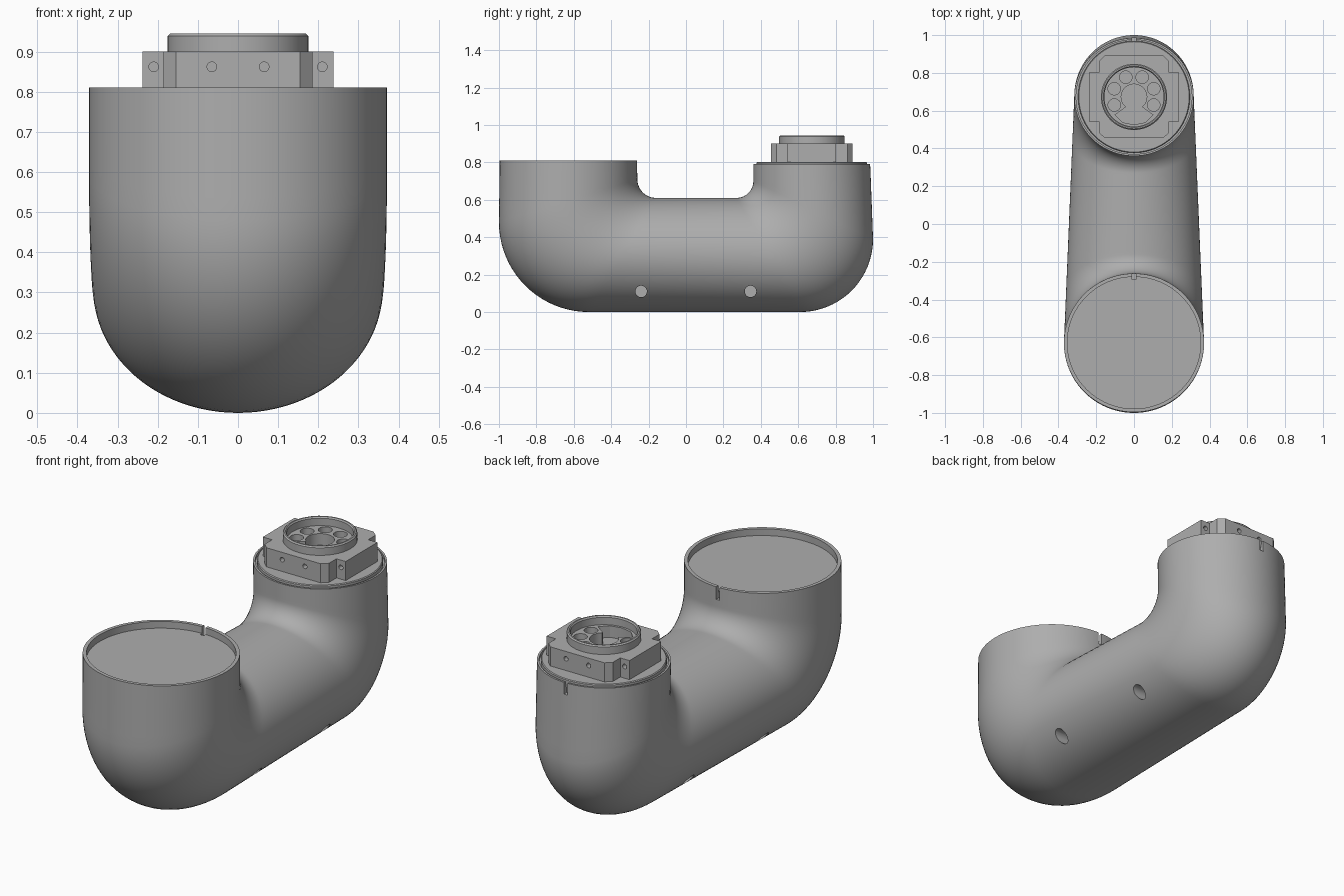
import bpy, bmesh
from math import sin, cos, pi, radians
from mathutils import Vector, Matrix

if "Cube" in bpy.data.objects:
    bpy.data.objects.remove(bpy.data.objects["Cube"], do_unlink=True)

grey = bpy.data.materials.new("satin grey")
grey.use_nodes = True
COLOUR = (0.42, 0.42, 0.42, 1)
grey.diffuse_color = COLOUR
grey.node_tree.nodes["Principled BSDF"].inputs["Base Color"].default_value = COLOUR

HUB_Y = 0.673   # axis of the small end
CUP_Y = -0.63   # axis of the large end


def make(name, bm):
    bmesh.ops.recalc_face_normals(bm, faces=bm.faces)
    mesh = bpy.data.meshes.new(name)
    bm.to_mesh(mesh)
    bm.free()
    mesh.materials.append(grey)
    ob = bpy.data.objects.new(name, mesh)
    bpy.context.collection.objects.link(ob)
    return ob


def loft(name, rings):
    """Skin a list of equal-length point rings and cap both ends."""
    bm = bmesh.new()
    loops = [[bm.verts.new(p) for p in ring] for ring in rings]
    for a, b in zip(loops, loops[1:]):
        for i in range(len(a)):
            j = (i + 1) % len(a)
            bm.faces.new((a[i], a[j], b[j], b[i]))
    bm.faces.new(loops[0])
    bm.faces.new(loops[-1])
    return make(name, bm)


def circle(r, z, n=64):
    return [(r * cos(2 * pi * i / n), HUB_Y + r * sin(2 * pi * i / n), z) for i in range(n)]


def prism(name, outline, z0, z1):
    return loft(name, [[(x, HUB_Y + y, z) for x, y in outline] for z in (z0, z1)])


def rod(centre, r, depth, axis="Z"):
    bm = bmesh.new()
    turn = {"X": Matrix.Rotation(pi / 2, 4, "Y"), "Y": Matrix.Rotation(pi / 2, 4, "X"),
            "Z": Matrix.Identity(4)}[axis]
    bmesh.ops.create_cone(bm, cap_ends=True, segments=24, radius1=r, radius2=r, depth=depth,
                          matrix=Matrix.Translation(centre) @ turn)
    return make("cutter", bm)


def block(centre, size):
    bm = bmesh.new()
    bmesh.ops.create_cube(bm, size=1, matrix=Matrix.Translation(centre) @ Matrix.Diagonal((*size, 1)))
    return make("cutter", bm)


def activate(ob):
    bpy.ops.object.select_all(action="DESELECT")
    bpy.context.view_layer.objects.active = ob
    ob.select_set(True)


def cut(ob, cutters):
    activate(ob)
    for c in cutters:
        mod = ob.modifiers.new("cut", "BOOLEAN")
        mod.operation, mod.solver, mod.object = "DIFFERENCE", "EXACT", c
        bpy.ops.object.modifier_apply(modifier=mod.name)
        bpy.data.objects.remove(c, do_unlink=True)


def smooth(ob, angle=30):
    activate(ob)
    bpy.ops.object.shade_smooth_by_angle(angle=radians(angle))


# Curved shell: elliptical sections between an inner and an outer side profile
def section(inner, outer, w, n=96):
    a, b = Vector((0, *inner)), Vector((0, *outer))
    mid, half = (a + b) / 2, (b - a) / 2
    return [mid + half * cos(2 * pi * i / n) + Vector((w * sin(2 * pi * i / n), 0, 0))
            for i in range(n)]


def width(y):
    return 0.371 - 0.042 * (y - CUP_Y)


def bend(side, inner_corner, inner_r, outer_corner, outer_r, steps=20):
    """Pairs of inner and outer points from the upright leg to the flat run."""
    pairs = []
    for k in range(steps + 1):
        t = pi / 2 * k / steps
        pairs.append(tuple((cy + side * r * f * (1 - cos(t)), cz + r * g)
                           for cy, cz, r, f, g in ((*inner_corner, inner_r, 1, 1 - sin(t)),
                                                   (*outer_corner, outer_r, 1, 1 - sin(t)))))
    return pairs


front = bend(1, (-0.26, 0.61), 0.1, (-1.0, 0.0), 0.48)
back = bend(-1, (0.36, 0.61), 0.09, (1.0, 0.0), 0.39)[::-1]


def straight(p, q, steps):
    return [tuple(tuple(Vector(a).lerp(Vector(b), k / steps)) for a, b in zip(p, q))
            for k in range(1, steps)]


front_rim = ((-0.262, 0.81), (-0.996, 0.81))
back_rim = ((0.36, 0.79), (0.985, 0.79))
pairs = ([front_rim] + straight(front_rim, front[0], 6) + front
         + straight(front[-1], back[0], 24) + back
         + straight(back[-1], back_rim, 6) + [back_rim])
rings = []
for i, o in pairs:
    rings.append(section(i, o, width((i[0] + o[0]) / 2)))


def lip(rim, wall, drop):
    """Rings that turn the rim inward and down to a recessed floor."""
    (i, z), (o, _) = rim
    s = 1 if o > i else -1
    w = width((i + o) / 2) - wall
    return [section((i + s * wall, h), (o - s * wall, h), w) for h in (z, z - drop)]


shell = loft("curved_shell", lip(front_rim, 0.018, 0.035)[::-1] + rings + lip(back_rim, 0.01, 0.015))
cut(shell, [rod((s * 0.28, y, 0.11), 0.031, 0.2, "X") for s in (-1, 1) for y in (-0.24, 0.345)]
    + [block((0, -0.27, 0.79), (0.02, 0.05, 0.09)), block((0, 0.985, 0.775), (0.02, 0.04, 0.09))])
smooth(shell)

# Lid on the small end
lid = loft("end_lid", [circle(0.296, 0.76), circle(0.296, 0.797), circle(0.292, 0.801)])
smooth(lid)

# Connector block with stepped corners
corner = [(0.238, 0.13), (0.185, 0.13), (0.185, 0.19), (0.155, 0.218)]
outline = (corner + [(-x, y) for x, y in corner[::-1]]
           + [(-x, -y) for x, y in corner] + [(x, -y) for x, y in corner[::-1]])
connector = prism("connector_block", outline, 0.79, 0.9)
sockets = [rod((0.113 * cos(a), HUB_Y + 0.113 * sin(a), 0.9), 0.033, 0.12)
           for a in (radians(-22.5 + 45 * k) for k in range(6))]
flare = [(0.045, 0), (0.045, -0.055), (0.1, -0.095), (0.06, -0.135), (0, -0.147)]
flare += [(-x, y) for x, y in flare[3::-1]]
keyway = [rod((0, HUB_Y, 0.9), 0.068, 0.12), prism("cutter", flare, 0.84, 0.96)]
screws = [rod((x, HUB_Y + s * y, 0.862), 0.012, 0.05, "Y")
          for s in (-1, 1) for x, y in ((-0.065, 0.218), (0.065, 0.218), (-0.21, 0.13), (0.21, 0.13))]
cut(connector, sockets + keyway + screws)
smooth(connector)

# Raised collar around the sockets
collar = loft("connector_collar", [circle(0.157, 0.895), circle(0.157, 0.938), circle(0.162, 0.945),
                                   circle(0.169, 0.945), circle(0.175, 0.939), circle(0.175, 0.895)])
bm = bmesh.new()
bm.from_mesh(collar.data)
bmesh.ops.delete(bm, geom=[f for f in bm.faces if len(f.verts) > 4], context="FACES_ONLY")
bm.to_mesh(collar.data)
bm.free()
smooth(collar)
